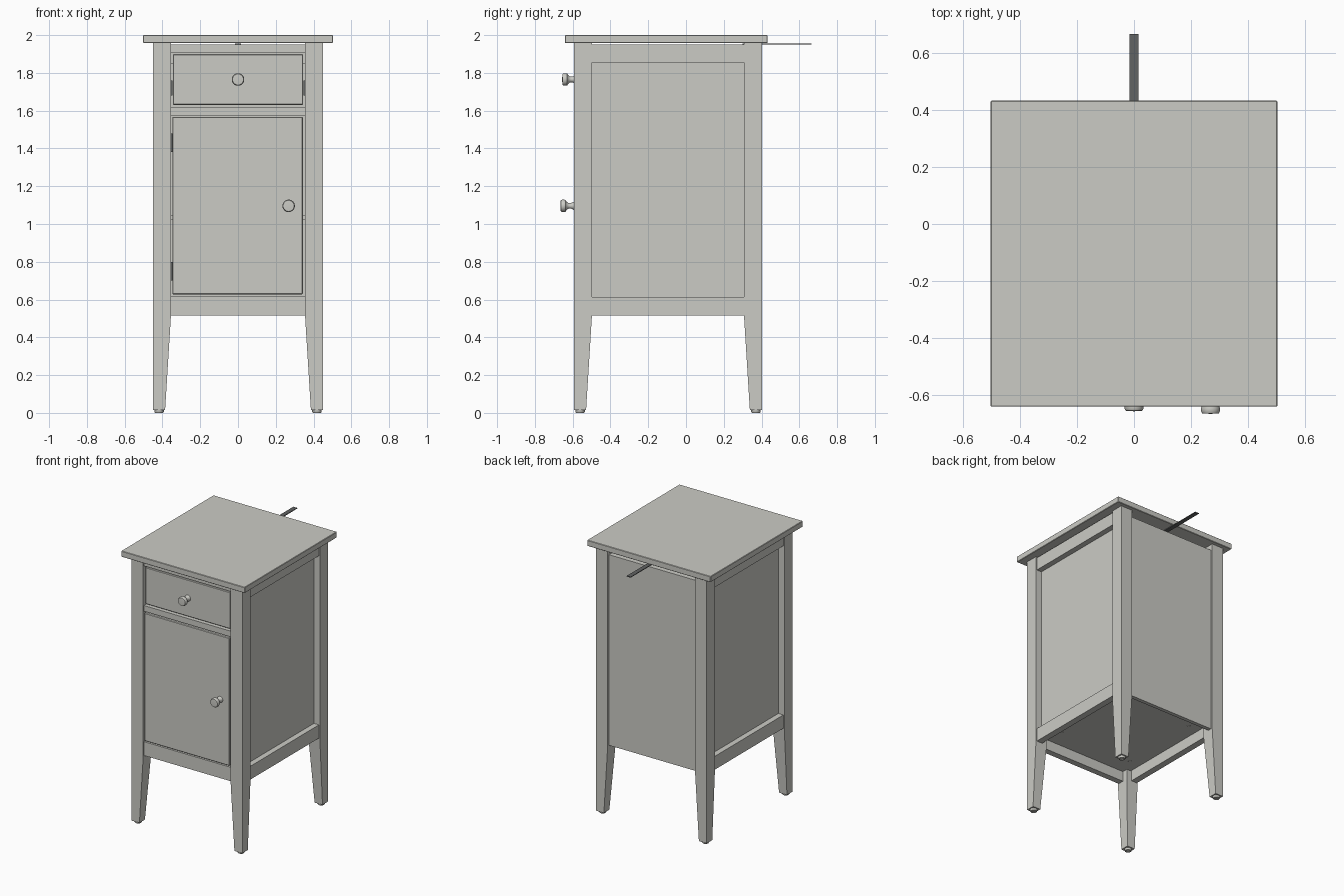
import bpy, bmesh, math
from mathutils import Matrix

cube = bpy.data.objects.get("Cube")
if cube:
    bpy.data.objects.remove(cube, do_unlink=True)


def material(name, rgb):
    m = bpy.data.materials.new(name)
    m.use_nodes = True
    m.diffuse_color = (*rgb, 1)
    bsdf = next(n for n in m.node_tree.nodes if n.type == 'BSDF_PRINCIPLED')
    bsdf.inputs["Base Color"].default_value = (*rgb, 1)
    return m


PAINT = material("pale grey paint", (0.60, 0.60, 0.56))
DARK = material("dark grey webbing", (0.12, 0.125, 0.125))


def finish(name, bm, mat, bevel=0):
    bmesh.ops.recalc_face_normals(bm, faces=bm.faces)
    mesh = bpy.data.meshes.new(name)
    bm.to_mesh(mesh)
    bm.free()
    mesh.materials.append(mat)
    obj = bpy.data.objects.new(name, mesh)
    bpy.context.scene.collection.objects.link(obj)
    if bevel:
        mod = obj.modifiers.new("Bevel", 'BEVEL')
        mod.width = bevel
        mod.segments = 1
    return obj


def box(name, x, y, z, mat=PAINT, bevel=0):
    """Box from (low, high) pairs on each axis."""
    bm = bmesh.new()
    bmesh.ops.create_cube(bm, size=1)
    for v in bm.verts:
        v.co = [r[0] if c < 0 else r[1] for c, r in zip(v.co, (x, y, z))]
    return finish(name, bm, mat, bevel)


def lathe(name, profile, matrix, mat=PAINT):
    """Spin (radius, height) points about z, then place."""
    bm = bmesh.new()
    verts = [bm.verts.new((r, 0, h)) for r, h in profile]
    edges = [bm.edges.new(p) for p in zip(verts, verts[1:])]
    bmesh.ops.spin(bm, geom=verts + edges, axis=(0, 0, 1), cent=(0, 0, 0),
                   angle=math.tau, steps=32)
    bmesh.ops.remove_doubles(bm, verts=bm.verts, dist=1e-5)
    bm.transform(matrix)
    obj = finish(name, bm, mat)
    bpy.ops.object.select_all(action='DESELECT')
    obj.select_set(True)
    bpy.context.view_layer.objects.active = obj
    bpy.ops.object.shade_smooth_by_angle(angle=math.radians(35))
    return obj


OUT_X, IN_X = 0.45, 0.355
FRONT, BACK = -0.593, 0.402
LEG = OUT_X - IN_X
RAIL_LOW, RAIL_HIGH = 0.515, 0.613
UNDER = 1.957

# Table top
box("table_top", (-0.502, 0.502), (-0.64, 0.432), (UNDER, 2), bevel=0.003)


# Legs: square post, inner faces tapering below the rails
def leg(name, sx, outer_y, sy):
    bm = bmesh.new()
    rings = []
    for z, w in ((0.015, 0.064), (RAIL_LOW, LEG), (UNDER, LEG)):
        corners = ((0, 0), (w, 0), (w, w), (0, w))
        rings.append([bm.verts.new((sx * (OUT_X - a), outer_y - sy * b, z))
                      for a, b in corners])
    for lo, hi in zip(rings, rings[1:]):
        for i in range(4):
            j = (i + 1) % 4
            bm.faces.new((lo[i], lo[j], hi[j], hi[i]))
    bm.faces.new(rings[0])
    bm.faces.new(rings[-1])
    finish(name, bm, PAINT)
    foot = Matrix.Translation((sx * (OUT_X - 0.032), outer_y - sy * 0.032, 0))
    lathe(name + "_glide", [(0, 0.004), (0.012, 0.004), (0.014, 0), (0.021, 0),
                            (0.025, 0.006), (0.025, 0.02)], foot)


for side, sx in (("left", 1), ("right", -1)):
    leg("front_leg_" + side, sx, FRONT, -1)
    leg("back_leg_" + side, sx, BACK, 1)

    # Side rails and recessed side panel
    y = (FRONT + LEG, BACK - LEG)
    rail_x = sorted((sx * 0.395, sx * 0.443))
    box("side_rail_lower_" + side, rail_x, y, (RAIL_LOW, RAIL_HIGH))
    box("side_rail_upper_" + side, rail_x, y, (1.855, 1.95))
    box("side_panel_" + side, sorted((sx * 0.385, sx * 0.402)), y, (0.6, 1.87))

    # Drawer runners and drawer sides
    box("drawer_runner_" + side, sorted((sx * 0.346, sx * 0.354)),
        (-0.57, 0.25), (1.68, 1.76), DARK)
    box("drawer_side_" + side, sorted((sx * 0.325, sx * 0.342)),
        (-0.56, 0.25), (1.66, 1.86))

# Front rails
for name, z in (("lower", (RAIL_LOW, 0.617)), ("middle", (1.575, 1.617)),
                ("upper", (1.908, 1.95))):
    box("front_rail_" + name, (-IN_X, IN_X), (-0.585, -0.54), z)

# Back panel, stopping short of the top, with a rail inside it
box("back_panel", (-IN_X, IN_X), (0.36, 0.388), (RAIL_LOW, 1.915))
box("back_rail", (-IN_X, IN_X), (0.32, 0.36), (1.85, 1.915))

# Bottom board, shelf and drawer base
for name, z, x in (("bottom_board", 0.59, 0.39), ("shelf", 1.025, 0.38),
                   ("drawer_base", 1.67, 0.325)):
    box(name, (-x, x), (-0.54, 0.355), (z, z + 0.02))

# Shelf-fixing caps under the bottom board
for sx in (-1, 1):
    for y in (-0.4, 0.22):
        lathe("fixing_cap", [(0, -0.003), (0.012, -0.003), (0.012, 0.003)],
              Matrix.Translation((sx * 0.3, y, 0.59)))

# Drawer front and door
box("drawer_front", (-0.345, 0.345), (-0.582, -0.55), (1.63, 1.9), bevel=0.004)
box("door", (-0.348, 0.343), (-0.591, -0.557), (0.627, 1.567), bevel=0.004)

# Door hinges
for z in (0.75, 1.43):
    box("door_hinge", (-0.355, -0.347), (-0.575, -0.53), (z - 0.05, z + 0.05), DARK)

# Turned knobs
KNOB = [(0.023, 0), (0.021, 0.006), (0.015, 0.018), (0.015, 0.032), (0.022, 0.042),
        (0.031, 0.048), (0.033, 0.055), (0.033, 0.066), (0.029, 0.073), (0, 0.075)]
for name, x, y, z in (("drawer_knob", 0, -0.581, 1.765), ("door_knob", 0.268, -0.59, 1.096)):
    lathe(name, KNOB, Matrix.Translation((x, y, z)) @ Matrix.Rotation(math.pi / 2, 4, 'X'))

# Wall-fixing strap
box("wall_strap", (-0.016, 0.016), (0.3, 0.665), (1.951, 1.956), DARK)
